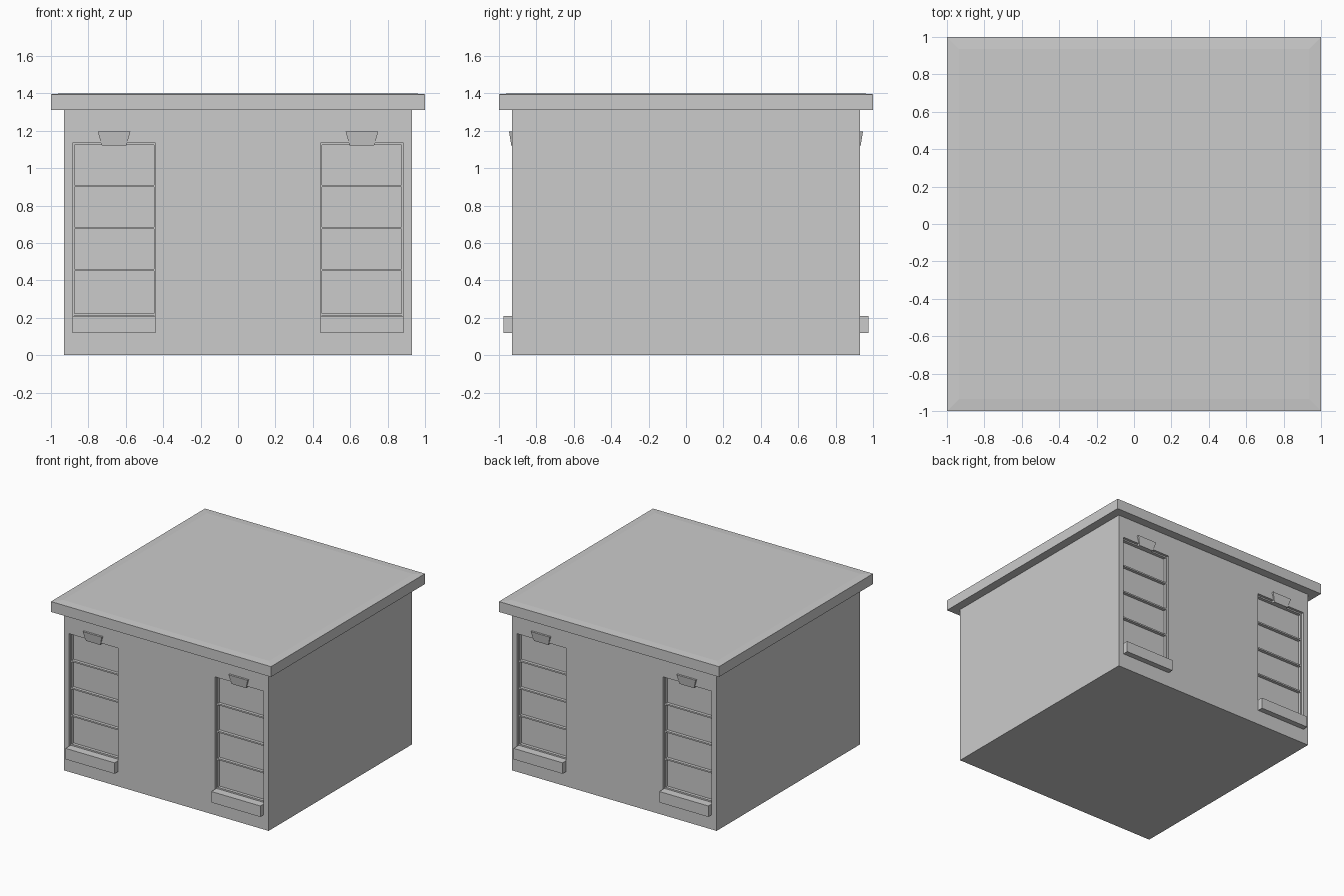
import bpy

if "Cube" in bpy.data.objects:
    bpy.data.objects.remove(bpy.data.objects["Cube"])

W = 0.93             # half width of the walls
X0, X1 = 0.44, 0.885  # window sides
Z0, Z1 = 0.21, 1.135  # window bottom and top
QUADS = [(0, 3, 2, 1), (4, 5, 6, 7), (0, 1, 5, 4), (1, 2, 6, 5), (2, 3, 7, 6), (3, 0, 4, 7)]


def hexa(name, bottom, top, z0, z1):
    """Six-sided block between two rectangles (x0, x1, y0, y1)."""
    verts = []
    for (xa, xb, ya, yb), z in ((bottom, z0), (top, z1)):
        verts += [(xa, ya, z), (xb, ya, z), (xb, yb, z), (xa, yb, z)]
    mesh = bpy.data.meshes.new(name)
    mesh.from_pydata(verts, [], QUADS)
    obj = bpy.data.objects.new(name, mesh)
    bpy.context.collection.objects.link(obj)
    return obj


def rect(cx, half, s, near, far):
    """Rectangle centred on cx, from near to far along side s of y."""
    ya, yb = sorted((s * near, s * far))
    return (cx - half, cx + half, ya, yb)


def block(name, r, z0, z1):
    return hexa(name, r, r, z0, z1)


# Walls and roof slab with a very shallow sloped margin
walls = block("walls", (-W, W, -W, W), 0, 1.31)
block("roof_slab", (-1, 1, -1, 1), 1.31, 1.395)
hexa("roof_top", (-1, 1, -1, 1), (-0.935, 0.935, -0.935, 0.935), 1.395, 1.4)

HALF = (X1 - X0) / 2
BAR = 0.01
for s, side in ((-1, "front"), (1, "back")):
    for m, hand in ((-1, "left"), (1, "right")):
        cx = m * (X0 + X1) / 2
        tag = f"{side}_{hand}"

        # Window recess
        cutter = block("recess_cutter_" + tag, rect(cx, HALF, s, W - 0.045, W + 0.1), Z0, Z1)
        cut = walls.modifiers.new("recess_" + tag, 'BOOLEAN')
        cut.operation, cut.object, cut.solver = 'DIFFERENCE', cutter, 'EXACT'
        cutter.hide_render = True
        cutter.hide_set(True)

        # Frame stiles and cross bars dividing four panes
        for k in (-1, 1):
            block("window_stile_" + tag, rect(cx + k * (HALF - BAR / 2), BAR / 2, s, W - 0.05, W - 0.02), Z0, Z1)
        for z in (0.217, 0.455, 0.68, 0.905, 1.13):
            block("window_bar_" + tag, rect(cx, HALF - BAR, s, W - 0.05, W - 0.02),
                  max(z - 0.006, Z0), min(z + 0.006, Z1))

        # Projecting sill and tapered keystone
        block("sill_" + tag, rect(cx, HALF, s, W - 0.03, 0.975), 0.12, Z0)
        hexa("keystone_" + tag, rect(cx, 0.065, s, W - 0.02, 0.934),
             rect(cx, 0.087, s, W - 0.02, 0.946), 1.12, 1.195)

# Bake the recesses into the walls
bpy.context.view_layer.update()
baked = bpy.data.meshes.new_from_object(walls.evaluated_get(bpy.context.evaluated_depsgraph_get()))
walls.modifiers.clear()
walls.data = baked
for obj in [o for o in bpy.data.objects if o.name.startswith("recess_cutter")]:
    bpy.data.objects.remove(obj)
